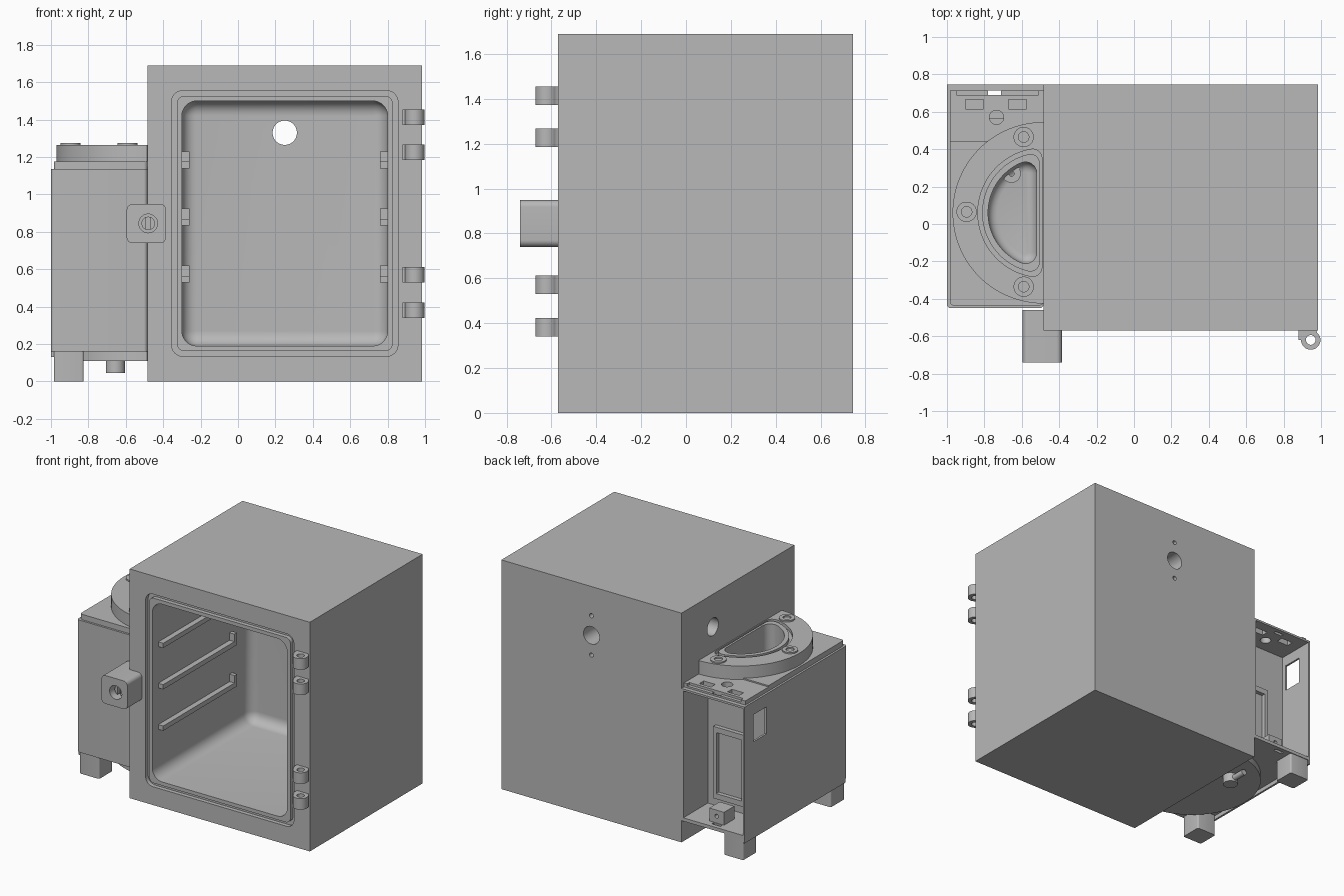
import bpy, bmesh
from math import pi, sin, cos, atan2, sqrt

old = bpy.data.objects.get("Cube")
if old:
    bpy.data.objects.remove(old, do_unlink=True)

grey = bpy.data.materials.new("neutral grey")
grey.use_nodes = True
COLOUR = (0.48, 0.48, 0.48, 1)
grey.diffuse_color = COLOUR
grey.node_tree.nodes["Principled BSDF"].inputs["Base Color"].default_value = COLOUR
parts, cutters = [], []


# ---- outline helpers -------------------------------------------------
def arc(cx, cy, r, a0, a1, n):
    return [(cx + r * cos(a0 + (a1 - a0) * i / n), cy + r * sin(a0 + (a1 - a0) * i / n))
            for i in range(n + 1)]


def circle(cx, cy, r, n=40):
    return arc(cx, cy, r, 0, 2 * pi, n)[:-1]


def rrect(u0, u1, v0, v1, radii=0.0, n=8):
    """Rectangle; radii is one value or four, from the low corner anticlockwise."""
    if not isinstance(radii, tuple):
        radii = (radii,) * 4
    corners = [(u0, v0, 1, 1), (u1, v0, -1, 1), (u1, v1, -1, -1), (u0, v1, 1, -1)]
    pts = []
    for i, ((u, v, su, sv), r) in enumerate(zip(corners, radii)):
        if r:
            a = pi + i * pi / 2
            pts += arc(u + su * r, v + sv * r, r, a, a + pi / 2, n)
        else:
            pts.append((u, v))
    return pts


def half_round(radius, flat, k, cx=-0.49, cy=0.06):
    """D outline: an arc closed by a flat side at x = flat, corners rounded by k."""
    o = flat - k - cx
    h = sqrt((radius - k) ** 2 - o * o)
    t = atan2(h, o)
    return (arc(cx + o, cy + h, k, 0, t, 6) + arc(cx, cy, radius, t, 2 * pi - t, 48)[1:-1]
            + arc(cx + o, cy - h, k, 2 * pi - t, 2 * pi, 6))


# ---- solid helpers ---------------------------------------------------
PLACE = {"x": lambda u, v, w: (w, u, v),
         "y": lambda u, v, w: (u, w, v),
         "z": lambda u, v, w: (u, v, w)}


def loft(name, axis, sections, ring=False, cutter=False):
    """Skin equal-length outlines [(points, height)]; ring joins last to first."""
    bm = bmesh.new()
    loops = [[bm.verts.new(PLACE[axis](u, v, w)) for u, v in pts] for pts, w in sections]
    pairs = list(zip(loops, loops[1:]))
    if ring:
        pairs.append((loops[-1], loops[0]))
    else:
        bm.faces.new(loops[0])
        bm.faces.new(loops[-1])
    for a, b in pairs:
        for i in range(len(a)):
            j = (i + 1) % len(a)
            bm.faces.new((a[i], a[j], b[j], b[i]))
    bmesh.ops.recalc_face_normals(bm, faces=bm.faces)
    me = bpy.data.meshes.new(name)
    bm.to_mesh(me)
    bm.free()
    ob = bpy.data.objects.new(name, me)
    bpy.context.scene.collection.objects.link(ob)
    ob.hide_render = cutter
    (cutters if cutter else parts).append(ob)
    return ob


def prism(name, axis, pts, w0, w1, cutter=False):
    return loft(name, axis, [(pts, w0), (pts, w1)], cutter=cutter)


def tube(name, axis, outer, inner, w0, w1, cutter=False):
    return loft(name, axis, [(outer, w0), (outer, w1), (inner, w1), (inner, w0)], True, cutter)


def box(name, x0, x1, y0, y1, z0, z1, cutter=False):
    return prism(name, "z", rrect(x0, x1, y0, y1), z0, z1, cutter)


def cut(ob, *tools):
    for t in tools:
        m = ob.modifiers.new("cut", "BOOLEAN")
        m.object, m.operation, m.solver = t, "DIFFERENCE", "EXACT"
    bpy.context.view_layer.update()
    dg = bpy.context.evaluated_depsgraph_get()
    me = bpy.data.meshes.new_from_object(ob.evaluated_get(dg))
    ob.modifiers.clear()
    ob.data = me


# ---- main cabinet with rounded chamber, seal groove and ports -----------
def opening(d, r):
    return rrect(-0.30 + d, 0.80 - d, 0.19 + d, 1.50 - d, r)


F = 0.075
sections = [(opening(0, 0.08), -0.7)]
for i in range(7):
    a = i / 6 * pi / 2
    d = F * (1 - cos(a))
    sections.append((opening(d, 0.08 - d), 0.57 - F + F * sin(a)))
chamber = loft("chamber_cutter", "y", sections, cutter=True)
cabinet = box("cabinet", -0.485, 0.985, -0.57, 0.745, 0, 1.69)
cut(cabinet, chamber,
    tube("seal_cutter", "y", opening(-0.055, 0.06), opening(-0.027, 0.04), -0.65, -0.54, True),
    prism("rear_port_cutter", "y", circle(0.25, 1.33, 0.065), 0.5, 0.8, True),
    prism("side_port_cutter", "x", circle(0.38, 1.45, 0.065), -0.6, -0.27, True),
    *[prism("screw_cutter", "y", circle(0.25, 1.33 + s * 0.145, 0.016, 16), 0.66, 0.8, True)
      for s in (-1, 1)])

# Shelf rails on both chamber walls, each with a rear stop
for z in (0.53, 0.835, 1.14):
    rail = [(-0.5, z), (0.36, z), (0.36, z + 0.09), (0.33, z + 0.09),
            (0.33, z + 0.035), (-0.5, z + 0.035)]
    prism("right_shelf_rail", "x", rail, -0.31, -0.26)
    prism("left_shelf_rail", "x", rail, 0.76, 0.81)

# Hinge knuckles
knuckle = [(0.88, -0.565), (0.88, -0.62)] + arc(0.945, -0.62, 0.052, pi, 2.28 * pi, 24) + [(0.975, -0.565)]
pin_hole = prism("pin_cutter", "z", circle(0.945, -0.62, 0.026, 24), -0.1, 1.8, True)
for z in (0.34, 0.53, 1.185, 1.372):
    cut(prism("hinge_knuckle", "z", knuckle, z, z + 0.082), pin_hole)

# Latch block with lock barrel
latch = prism("latch_block", "y", rrect(-0.595, -0.385, 0.74, 0.948, 0.03), -0.74, -0.46)
cut(latch, prism("bore_cutter", "y", circle(-0.48, 0.845, 0.05), -0.8, -0.66, True))
barrel = prism("lock_barrel", "y", circle(-0.48, 0.845, 0.036), -0.70, -0.65)
cut(barrel, box("slot_cutter", -0.492, -0.468, -0.75, -0.67, 0.8, 0.89, True))

# ---- side tank housing ---------------------------------------------------
F = 0.05
sections = [(half_round(0.29, -0.52, 0.06), 1.4)]
for i in range(6):
    a = i / 5 * pi / 2
    d = F * (1 - cos(a))
    sections.append((half_round(0.29 - d, -0.52 - d, 0.06 - d), 0.2 + F - F * sin(a)))
tank = loft("tank_cutter", "z", sections, cutter=True)
bay = box("bay_cutter", -0.985, -0.5, 0.46, 0.85, 0.185, 1.12, True)
vent = box("vent_cutter", -0.78, -0.71, 0.69, 0.713, 0, 1.4, True)
top_holes = [box("top_slot_cutter", x, x + 0.095, 0.615, 0.665, 1.0, 1.4, True)
             for x in (-0.90, -0.67)]
top_holes.append(prism("cable_cutter", "z", circle(-0.735, 0.57, 0.038), 1.0, 1.4, True))

housing = prism("tank_housing", "z",
                rrect(-1, -0.484, -0.45, 0.745, (0.02, 0.02, 0, 0)), 0.16, 1.135)
cut(housing, tank, bay, vent, *top_holes,
    box("window_cutter", -1.1, -0.95, 0.49, 0.64, 0.84, 1.04, True))
cover = prism("housing_cover", "z",
              rrect(-0.985, -0.484, -0.435, 0.715, (0.02, 0.02, 0, 0)), 1.13, 1.175)
cut(cover, tank, vent, *top_holes,
    box("step_cutter", -1.1, -0.4, 0.445, 0.85, 1.165, 1.3, True),
    box("recess_cutter", -0.95, -0.51, 0.69, 0.85, 1.148, 1.3, True))

# Rounded tank collar with seal groove and fixing bosses
collar = prism("tank_collar", "z", half_round(0.485, -0.484, 0.004, cx=-0.485), 1.15, 1.265)
cut(collar, tank, tube("collar_seal_cutter", "z", half_round(0.345, -0.492, 0.05),
                       half_round(0.322, -0.504, 0.05), 1.24, 1.35, True))
for x, y in ((-0.59, 0.465), (-0.895, 0.065), (-0.59, -0.335)):
    tube("fixing_boss", "z", circle(x, y, 0.054), circle(x, y, 0.028), 1.25, 1.275)

# Drain fitting inside and below the tank
tube("drain_inlet", "z", circle(-0.655, 0.27, 0.05), circle(-0.655, 0.27, 0.015), 0.19, 0.215)
prism("tank_base", "z", half_round(0.485, -0.484, 0.004, cx=-0.485), 0.11, 0.165)
prism("drain_stub", "z", circle(-0.655, 0.28, 0.052), 0.045, 0.12)
prism("drain_pipe", "y", circle(-0.655, 0.078, 0.022, 24), 0.28, 0.43)

# Outer skirt and feet
box("outer_skirt", -1, -0.985, -0.43, 0.745, 0.13, 0.165)
for y in (-0.44, 0.58):
    prism("foot", "z", rrect(-0.985, -0.825, y, y + 0.16, 0.012, 4), 0, 0.165)

# Equipment bay: inner panel frame and terminal block
tube("panel_frame", "y", rrect(-0.82, -0.565, 0.25, 0.78), rrect(-0.795, -0.59, 0.29, 0.74),
     0.455, 0.49)
terminal = box("terminal_block", -0.79, -0.67, 0.565, 0.685, 0.18, 0.28)
cut(terminal, prism("terminal_cutter", "y", circle(-0.73, 0.235, 0.015, 16), 0.63, 0.75, True))

# ---- finish --------------------------------------------------------------
for c in cutters:
    bpy.data.objects.remove(c, do_unlink=True)
bpy.ops.object.select_all(action="DESELECT")
for ob in parts:
    ob.data.materials.clear()
    ob.data.materials.append(grey)
    ob.select_set(True)
bpy.context.view_layer.objects.active = parts[0]
bpy.ops.object.shade_smooth_by_angle(angle=0.6)
